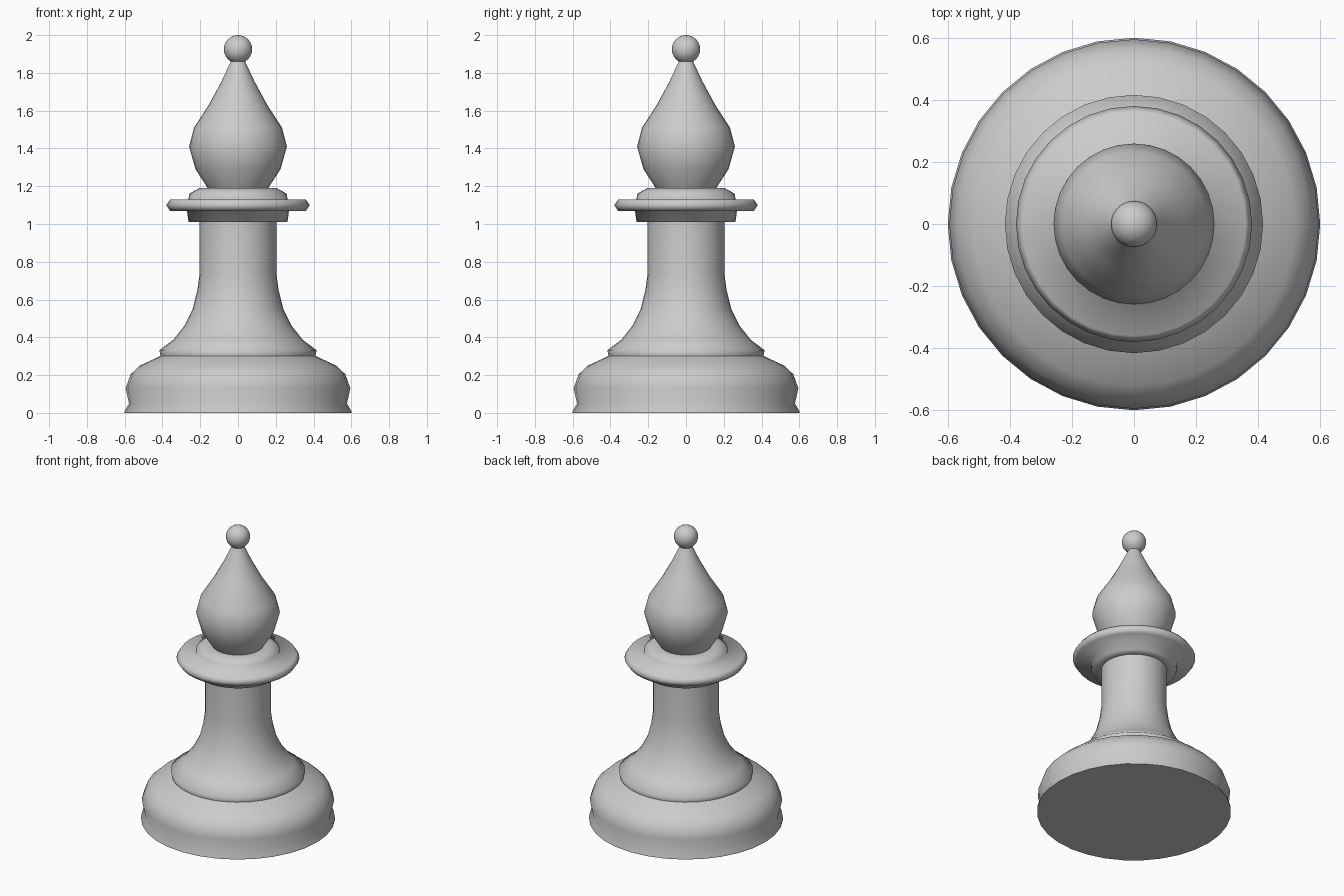
import bpy, bmesh
from math import sin, cos, pi, radians

if "Cube" in bpy.data.objects:
    bpy.data.objects.remove(bpy.data.objects["Cube"])

SIDES = 32


def lathe(name, profile, cap_bottom=False):
    """Revolve (radius, z) points, bottom to top, around the z axis."""
    bm = bmesh.new()
    rings = []
    for r, z in profile:
        if r < 1e-5:
            rings.append([bm.verts.new((0, 0, z))])
        else:
            rings.append([bm.verts.new((r * cos(2 * pi * i / SIDES),
                                        r * sin(2 * pi * i / SIDES), z))
                          for i in range(SIDES)])
    for a, b in zip(rings, rings[1:]):
        for i in range(SIDES):
            j = (i + 1) % SIDES
            quad = (a[i], a[j], b[0]) if len(b) == 1 else (a[i], a[j], b[j], b[i])
            bm.faces.new(quad).smooth = True
    if cap_bottom:
        bm.faces.new(rings[0][::-1])
    mesh = bpy.data.meshes.new(name)
    bm.to_mesh(mesh)
    bm.free()
    obj = bpy.data.objects.new(name, mesh)
    bpy.context.collection.objects.link(obj)
    return obj


# Broad foot with a groove and rounded shoulder
lathe("base", [(0.60, 0), (0.60, 0.01), (0.577, 0.05), (0.595, 0.13),
               (0.568, 0.205), (0.52, 0.25), (0.41, 0.302)], cap_bottom=True)

# Flared stem, starting with a small step above the foot
lathe("stem", [(0.41, 0.302), (0.416, 0.332), (0.345, 0.385), (0.285, 0.46),
               (0.24, 0.55), (0.215, 0.65), (0.203, 0.74), (0.203, 1.01)])

# Collar: lower band, thin disc and upper rounded band
lathe("collar", [(0.203, 1.01), (0.262, 1.01), (0.27, 1.07), (0.36, 1.07),
                 (0.38, 1.10), (0.36, 1.13), (0.262, 1.13), (0.258, 1.16),
                 (0.205, 1.19), (0.16, 1.19)])

# Teardrop head
lathe("head", [(0.16, 1.19), (0.225, 1.29), (0.259, 1.41), (0.233, 1.51),
               (0.155, 1.63), (0.09, 1.75), (0.052, 1.83), (0.038, 1.86)])

# Ball finial
ball = [(0.075 * cos(radians(a)), 1.925 + 0.075 * sin(radians(a)))
        for a in range(-60, 90, 15)]
lathe("finial", ball + [(0, 2.0)])
